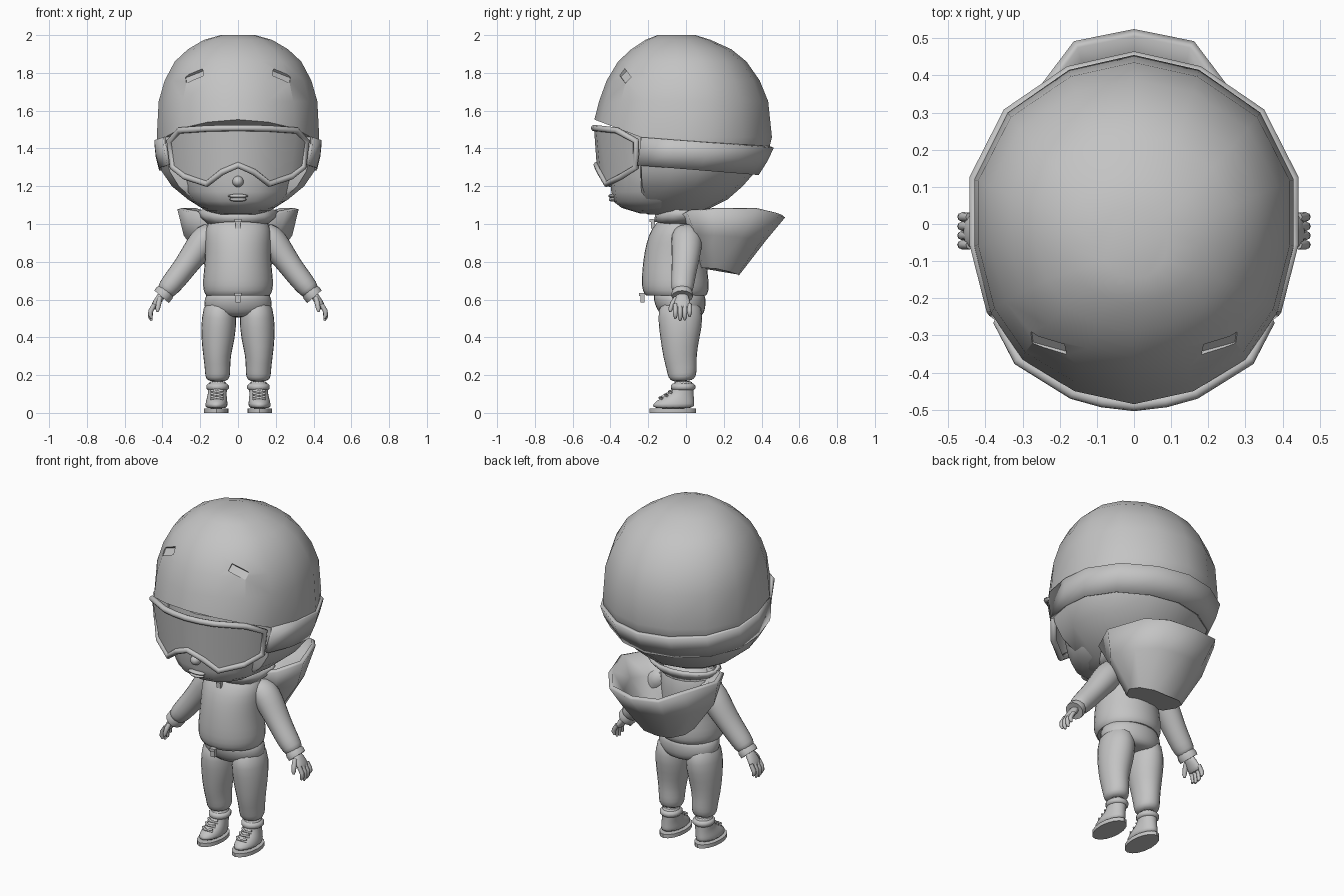
import bpy, bmesh, math
from mathutils import Vector, Matrix

if "Cube" in bpy.data.objects:
    bpy.data.objects.remove(bpy.data.objects["Cube"])

grey = bpy.data.materials.new("plain_grey")
grey.diffuse_color = (0.55, 0.55, 0.55, 1)
grey.use_nodes = True
grey.node_tree.nodes["Principled BSDF"].inputs["Base Color"].default_value = grey.diffuse_color


def finish(ob, angle=40, mirror=False, sub=0):
    if not ob.data.materials:
        ob.data.materials.append(grey)
    bpy.ops.object.select_all(action='DESELECT')
    bpy.context.view_layer.objects.active = ob
    ob.select_set(True)
    bpy.ops.object.shade_smooth_by_angle(angle=math.radians(angle))
    if mirror:
        ob.modifiers.new("mirror", 'MIRROR').use_mirror_merge = False
    if sub:
        ob.modifiers.new("subdivide", 'SUBSURF').levels = sub
        ob.modifiers["subdivide"].render_levels = sub
    return ob


def loft(name, rings, closed=True, cap0=True, cap1=True, **kw):
    """Skin a list of point rings."""
    bm = bmesh.new()
    vs = [[bm.verts.new(p) for p in r] for r in rings]
    n = len(rings[0])
    for a, b in zip(vs, vs[1:]):
        for i in range(n if closed else n - 1):
            j = (i + 1) % n
            bm.faces.new((a[i], a[j], b[j], b[i]))
    if cap0:
        bm.faces.new(vs[0])
    if cap1:
        bm.faces.new(vs[-1])
    bmesh.ops.remove_doubles(bm, verts=bm.verts, dist=1e-4)
    bmesh.ops.recalc_face_normals(bm, faces=bm.faces)
    me = bpy.data.meshes.new(name)
    bm.to_mesh(me)
    bm.free()
    ob = bpy.data.objects.new(name, me)
    bpy.context.collection.objects.link(ob)
    return finish(ob, **kw)


def oval(z, hw, yf, yb, cx=0, n=16):
    """Flat ring given height, half width, front and back."""
    cy, ry = (yf + yb) / 2, (yb - yf) / 2
    return [(cx + hw * math.sin(t), cy + ry * math.cos(t), z)
            for t in (2 * math.pi * i / n for i in range(n))]


def tube(name, pts, n=12, **kw):
    """Limb through (x, y, z, radius across, radius along y)."""
    rings = []
    for i, p in enumerate(pts):
        a, b = pts[max(i - 1, 0)], pts[min(i + 1, len(pts) - 1)]
        d = (Vector(b[:3]) - Vector(a[:3])).normalized()
        u = d.cross(Vector((0, 1, 0))).normalized()
        v = u.cross(d)
        rings.append([Vector(p[:3]) + u * p[3] * math.cos(t) + v * p[4] * math.sin(t)
                      for t in (2 * math.pi * k / n for k in range(n))])
    return loft(name, rings, **kw)


def both(half):
    """Close a half outline that starts and ends on the centre line."""
    return half + [(-p[0],) + tuple(p[1:]) for p in half[-2:0:-1]]


def ball(name, loc, scale):
    bpy.ops.mesh.primitive_uv_sphere_add(segments=16, ring_count=8, radius=1, location=loc)
    ob = bpy.context.object
    ob.name, ob.scale = name, scale
    return finish(ob, 60)


def box(name, loc, size):
    bpy.ops.mesh.primitive_cube_add(size=1, location=loc)
    ob = bpy.context.object
    ob.name, ob.scale = name, size
    return finish(ob)


# Helmet shell, with the face opening cut back below the brow
plan = [(0, .455), (.175, .415), (.34, .3), (.43, .12), (.43, -.06),
        (.385, -.24), (.3, -.365), (.16, -.45), (0, -.485)]
unit = both([(x / .43, (y + .015) / .47) for x, y in plan])


def shell(z, hw, yf, yb, clamp=-9):
    return [(u * hw, max(clamp, (yf + yb) / 2 + v * (yb - yf) / 2), z) for u, v in unit]


rings = [shell(*r) for r in ((2, .09, -.15, .05), (1.975, .18, -.215, .13),
                             (1.925, .265, -.29, .24), (1.86, .335, -.36, .32),
                             (1.76, .388, -.42, .39), (1.65, .42, -.46, .435))]
brow = shell(1.46, .43, -.485, .455)
rings.append([(x, y, z + max(0, -.241 - y) * .38) for x, y, z in brow])
rings += [shell(*r, clamp=-.24) for r in ((1.46, .43, -.485, .455), (1.4, .43, -.48, .44),
                                          (1.28, .405, -.45, .37), (1.2, .35, -.42, .3),
                                          (1.13, .265, -.36, .22), (1.07, .17, -.28, .1),
                                          (1.05, .1, -.2, .03))]
helmet = loft("helmet", rings, angle=45)

# Vent pockets
for s in (-1, 1):
    bpy.ops.mesh.primitive_cube_add(size=1)
    cut = bpy.context.object
    cut.name = "vent_cutter"
    cut.hide_render = True
    cut.hide_set(True)
    nrm = Vector((s * .42, -.66, .62)).normalized()
    u = Vector((s * .09, .04, -.05))
    u = (u - nrm * u.dot(nrm)).normalized()
    rot = Matrix((u, nrm.cross(u), nrm)).transposed().to_4x4()
    cut.matrix_world = (Matrix.Translation((s * .245, -.345, 1.805)) @ rot
                        @ Matrix.Diagonal((.105, .045, .09, 1)))
    m = helmet.modifiers.new("vent", 'BOOLEAN')
    m.operation, m.object, m.solver = 'DIFFERENCE', cut, 'EXACT'

# Goggle strap round the back of the helmet
idx = [(i - 5) % 16 for i in range(11)]


def strap_row(hw, yb, z0):
    r = shell(0, hw, -.485, yb)
    return [(r[i][0], r[i][1], z0 - .08 * (r[i][1] + .25)) for i in idx]


strap = loft("goggle_strap", [strap_row(.443, .465, 1.46), strap_row(.436, .43, 1.385),
                              strap_row(.418, .385, 1.31)], closed=False, cap0=False, cap1=False)
m = strap.modifiers.new("thickness", 'SOLIDIFY')
m.thickness, m.offset = .02, -1

# Goggles: lens between upper and lower edges, tube frame round both
top = [(0, -.487, 1.508), (.085, -.477, 1.507), (.165, -.455, 1.505), (.31, -.365, 1.495), (.362, -.265, 1.44)]
low = [(0, -.473, 1.312), (.085, -.455, 1.275), (.165, -.42, 1.212), (.28, -.345, 1.25), (.345, -.265, 1.3)]


def span(h):
    return [(-x, y, z) for x, y, z in h[:0:-1]] + h


loft("goggle_lens", [span(top), span(low)], closed=False, cap0=False, cap1=False, angle=60)
loop = span(top) + span(low)[::-1]
cu = bpy.data.curves.new("goggle_frame", 'CURVE')
cu.dimensions, cu.bevel_depth, cu.bevel_resolution = '3D', .017, 2
sp = cu.splines.new('POLY')
sp.points.add(len(loop) - 1)
for p, c in zip(sp.points, loop):
    p.co = (*c, 1)
sp.use_cyclic_u = True
frame = bpy.data.objects.new("goggle_frame", cu)
bpy.context.collection.objects.link(frame)
bpy.ops.object.select_all(action='DESELECT')
bpy.context.view_layer.objects.active = frame
frame.select_set(True)
bpy.ops.object.convert(target='MESH')
finish(bpy.context.object, 60)

# Face
loft("face", [oval(*r) for r in ((1.055, .1, -.24, .0), (1.085, .19, -.34, .05), (1.12, .245, -.385, .1),
                                 (1.17, .285, -.395, .15), (1.25, .315, -.405, .2),
                                 (1.38, .335, -.41, .2), (1.5, .33, -.4, .2))], angle=60)
ball("nose", (0, -.395, 1.225), (.03, .035, .03))
ball("upper_lip", (0, -.39, 1.148), (.055, .022, .011))
ball("lower_lip", (0, -.387, 1.13), (.045, .022, .012))

# Jacket body, collar and zip pulls
loft("jacket", [oval(*r) for r in ((1.06, .1, -.1, .06), (1.03, .145, -.135, .085), (.98, .18, -.185, .105),
                                   (.9, .178, -.215, .115), (.8, .178, -.232, .11), (.7, .192, -.24, .125),
                                   (.645, .188, -.235, .125), (.615, .172, -.215, .11),
                                   (.625, .155, -.19, .09))], angle=50, sub=1)
collar = loft("collar", [oval(1.01, .14, -.15, .09), oval(1.045, .18, -.145, .12),
                         oval(1.075, .2, -.1, .14)], cap0=False, cap1=False, angle=60)
collar.modifiers.new("thickness", 'SOLIDIFY').thickness = .02
for z, y in ((1.0, -.175), (.61, -.23)):
    box("zip_pull", (0, y, z), (.028, .02, .05))
    box("zip_slider", (0, y - .008, z + .018), (.036, .022, .016))

# Hood hanging open behind the shoulders
rim = [(0, .505, 1.05), (.15, .475, 1.06), (.225, .37, 1.085), (.297, .16, 1.085),
       (.24, .02, 1.075), (.12, -.03, 1.05), (0, -.04, 1.04)]
mid = [(0, .405, .93), (.13, .385, .93), (.215, .28, .94), (.265, .15, .95),
       (.2, .07, .95), (.1, .055, .95), (0, .05, .95)]
base = [(0, .27, .75), (.08, .265, .755), (.135, .22, .77), (.15, .16, .785),
        (.12, .105, .785), (.06, .09, .785), (0, .09, .785)]
hood = loft("hood", [both(rim), both(mid), both(base)], cap0=False, angle=50)
m = hood.modifiers.new("thickness", 'SOLIDIFY')
m.thickness, m.offset = .025, -1

# Trousers
loft("trouser_seat", [oval(*r) for r in ((.66, .165, -.18, .1), (.6, .182, -.175, .108), (.55, .186, -.16, .106),
                                         (.515, .14, -.13, .09), (.505, .06, -.09, .06))], angle=60, sub=1)
tube("trouser_leg", [(.095, -.035, .61, .08, .11), (.1, -.028, .5, .098, .127), (.106, -.033, .4, .094, .108),
                     (.112, -.033, .3, .075, .092), (.108, -.022, .235, .07, .083),
                     (.108, -.02, .19, .069, .078), (.108, -.018, .165, .052, .055)],
     mirror=True, sub=1, angle=60)

# Boots
loft("boot_sole", [oval(z, .066, -.192, .054, .115) for z in (0, .022)], mirror=True)
loft("boot", [oval(*r) for r in ((.02, .061, -.185, .048, .115), (.05, .06, -.178, .046, .114),
                                 (.075, .055, -.14, .044, .112), (.1, .05, -.09, .042, .11),
                                 (.13, .052, -.072, .042, .108), (.175, .05, -.068, .04, .108))],
     mirror=True, angle=60, sub=1)
loft("boot_cuff", [oval(.12, .05, -.072, .04, .108), oval(.13, .06, -.08, .05, .108),
                   oval(.145, .06, -.08, .05, .108), oval(.155, .05, -.07, .04, .108)], mirror=True, angle=60)
for k, (y, z) in enumerate(((-.135, .08), (-.108, .096), (-.085, .112))):
    for s in (-1, 1):
        tube("boot_lace", [(.08, y + .01, z - s * .007, .006, .006), (.112, y - .006, z, .006, .006),
                           (.144, y + .01, z + s * .007, .006, .006)], n=6, mirror=True, angle=60)

# Sleeves and cuffs
tube("sleeve", [(.11, .005, .97, .05, .07), (.165, .005, .935, .082, .088), (.215, .003, .865, .078, .083),
                (.268, -.005, .79, .066, .073), (.325, -.015, .715, .063, .066),
                (.375, -.02, .655, .058, .062), (.395, -.02, .63, .042, .045)],
     mirror=True, sub=1, angle=60)
tube("sleeve_cuff", [(.377, -.02, .65, .045, .05), (.39, -.02, .633, .052, .058),
                     (.405, -.02, .615, .05, .056), (.403, -.02, .618, .03, .035)], mirror=True, angle=45)

# Hands
tube("palm", [(.395, -.02, .635, .022, .03), (.42, -.02, .6, .022, .04),
              (.44, -.02, .57, .02, .048), (.45, -.02, .548, .014, .044)], mirror=True, sub=1, angle=60)
for k in range(4):
    y = -.056 + k * .025
    tip = (.5, .488, .492, .51)[k]
    tube("finger", [(.442, y, .575, .012, .012), (.462, y, .54, .013, .013),
                    (.464, y, tip + .018, .012, .012), (.457, y, tip, .006, .006)], n=8, mirror=True, angle=60)
tube("thumb", [(.412, -.05, .61, .012, .014), (.42, -.07, .58, .014, .014),
               (.425, -.082, .55, .012, .012), (.427, -.084, .535, .006, .006)], n=8, mirror=True, angle=60)
